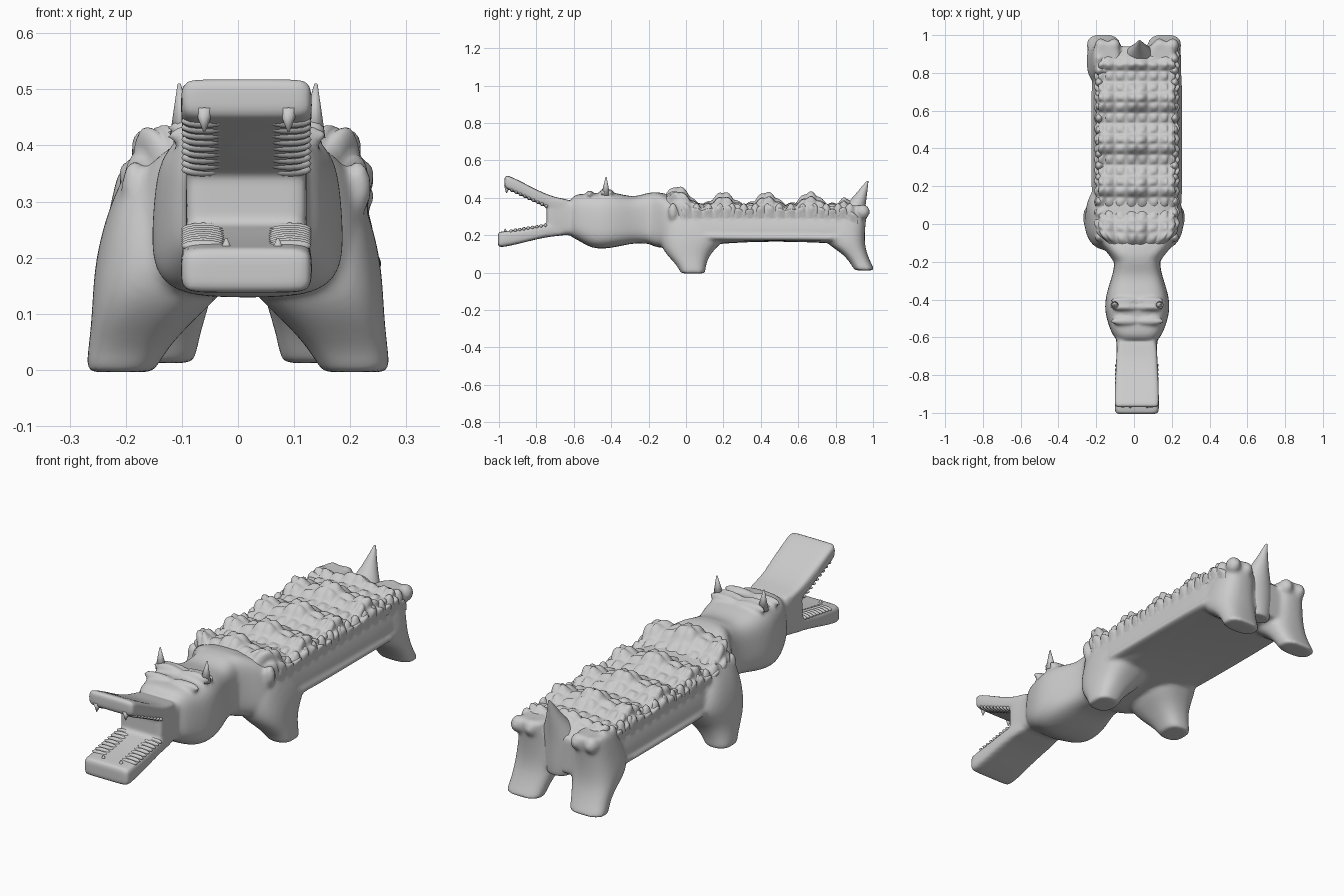
import bpy, bmesh, math
from math import sin, cos, pi, copysign
from mathutils import Vector

cube = bpy.data.objects.get("Cube")
if cube:
    bpy.data.objects.remove(cube)

grey = bpy.data.materials.new("plain_grey")
grey.use_nodes = True
grey.diffuse_color = (0.6, 0.6, 0.6, 1)
grey.node_tree.nodes["Principled BSDF"].inputs["Base Color"].default_value = (0.6, 0.6, 0.6, 1)
CX = 0.015  # sideways offset of the spine


def finish(name, bm, sub=0):
    bmesh.ops.recalc_face_normals(bm, faces=bm.faces)
    me = bpy.data.meshes.new(name)
    bm.to_mesh(me)
    bm.free()
    me.materials.append(grey)
    me.polygons.foreach_set("use_smooth", [True] * len(me.polygons))
    ob = bpy.data.objects.new(name, me)
    bpy.context.collection.objects.link(ob)
    if sub:
        ob.modifiers.new("round", "SUBSURF").levels = sub
        ob.modifiers["round"].render_levels = sub
    return ob


def loft(name, sections, power=3, taper=0, upright=False, n=20):
    """Sections are (position, centre x, half width, low, high) along y, or along z if upright."""
    bm = bmesh.new()
    full = [(*sections[0], 0.8)] + [(*s, 1) for s in sections] + [(*sections[-1], 0.8)]
    rings = []
    for t, cx, hw, lo, hi, k in full:
        ring = []
        for i in range(n):
            a = 2 * pi * (i + 0.5) / n
            c, s = (copysign(abs(f(a)) ** (2 / power), f(a)) for f in (cos, sin))
            x = cx + k * hw * c * (1 - taper * s)
            v = (lo + hi) / 2 + k * (hi - lo) / 2 * s
            ring.append(bm.verts.new((x, v, t) if upright else (x, t, v)))
        rings.append(ring)
    for a, b in zip(rings, rings[1:]):
        for i in range(n):
            j = (i + 1) % n
            bm.faces.new((a[i], a[j], b[j], b[i]))
    bm.faces.new(rings[0])
    bm.faces.new(rings[-1])
    return finish(name, bm, 2)


def spike(name, base, tip, radius):
    base, tip = Vector(base), Vector(tip)
    d = tip - base
    bm = bmesh.new()
    bmesh.ops.create_cone(bm, segments=12, radius1=radius, radius2=radius * 0.12,
                          depth=d.length, cap_ends=True)
    bm.transform(d.to_track_quat("Z", "Y").to_matrix().to_4x4())
    bmesh.ops.translate(bm, verts=bm.verts, vec=(base + tip) / 2)
    return finish(name, bm)


def knob(name, x, y, z, rx, ry, rz):
    bm = bmesh.new()
    bmesh.ops.create_uvsphere(bm, u_segments=14, v_segments=8, radius=1)
    bmesh.ops.scale(bm, verts=bm.verts, vec=(rx, ry, rz))
    bmesh.ops.translate(bm, verts=bm.verts, vec=(x, y, z))
    return finish(name, bm)


# Torso with its lower ridge, head, throat and jaws
parts = [
    loft("body_skin", [
        (-0.22, CX, 0.11, 0.16, 0.42), (-0.15, CX, 0.15, 0.13, 0.44),
        (-0.09, CX, 0.215, 0.13, 0.40), (0.05, CX, 0.225, 0.14, 0.37),
        (0.3, CX, 0.225, 0.165, 0.355), (0.6, CX, 0.225, 0.165, 0.355),
        (0.8, CX, 0.225, 0.155, 0.35), (0.94, CX, 0.21, 0.14, 0.33)], 4, 0.1),
    loft("skirt_ridge", [
        (0.0, CX, 0.235, 0.165, 0.23), (0.2, CX, 0.245, 0.168, 0.21),
        (0.7, CX, 0.245, 0.168, 0.21), (0.9, CX, 0.235, 0.155, 0.21)], 4),
    loft("head", [
        (-0.615, 0.017, 0.11, 0.19, 0.40), (-0.58, 0.017, 0.135, 0.175, 0.425),
        (-0.51, 0.017, 0.16, 0.13, 0.42), (-0.44, 0.017, 0.174, 0.125, 0.435),
        (-0.36, 0.017, 0.162, 0.138, 0.425), (-0.27, 0.017, 0.13, 0.16, 0.40),
        (-0.19, 0.017, 0.115, 0.15, 0.44), (-0.08, 0.017, 0.15, 0.15, 0.42)], 3.6, 0.06),
    loft("throat", [(-0.745, CX, 0.112, 0.20, 0.385), (-0.66, CX, 0.105, 0.205, 0.385),
                    (-0.56, CX, 0.115, 0.19, 0.39)], 6),
    loft("upper_jaw", [(-0.97, CX, 0.117, 0.452, 0.523), (-0.94, CX, 0.118, 0.44, 0.517),
                       (-0.83, CX, 0.115, 0.388, 0.46), (-0.72, CX, 0.11, 0.335, 0.405),
                       (-0.62, CX, 0.105, 0.32, 0.39)], 7),
    loft("lower_jaw", [(-1.006, CX, 0.117, 0.135, 0.218), (-0.96, CX, 0.118, 0.138, 0.222),
                       (-0.84, CX, 0.115, 0.168, 0.238), (-0.74, CX, 0.112, 0.192, 0.262),
                       (-0.64, CX, 0.105, 0.2, 0.27)], 7)]

for s in (-1, 1):
    # Splayed front legs, webbed towards the belly, and rear legs
    parts.append(loft("front_leg", [
        (-0.004, s * 0.21, 0.062, -0.03, 0.105), (0.035, s * 0.198, 0.07, -0.045, 0.105),
        (0.09, s * 0.17, 0.092, -0.10, 0.125), (0.14, s * 0.14, 0.12, -0.135, 0.17),
        (0.2, s * 0.13, 0.125, -0.145, 0.23), (0.28, s * 0.13, 0.105, -0.13, 0.16),
        (0.36, s * 0.12, 0.08, -0.1, 0.1)], 2.6, upright=True))
    parts.append(loft("rear_leg", [
        (0.012, s * 0.165, 0.09, 0.90, 1.01), (0.05, s * 0.158, 0.088, 0.88, 0.99),
        (0.11, s * 0.15, 0.098, 0.83, 0.965), (0.17, s * 0.145, 0.11, 0.72, 0.955),
        (0.26, s * 0.145, 0.09, 0.74, 0.96), (0.36, s * 0.145, 0.07, 0.8, 0.975)],
        2.6, upright=True))
    # Heavy brows and lids, with a groove between them
    for y, z, r in ((-0.515, 0.418, 0.022), (-0.44, 0.43, 0.02), (-0.405, 0.425, 0.018)):
        parts.append(knob("brow", 0.017 + s * 0.068, y, z, 0.082, r, 0.022))
    # Scalloped scales along each flank and knobs over the rear legs
    for i in range(16):
        parts.append(knob("flank_scale", CX + s * 0.2, -0.07 + i * 0.063, 0.325, 0.024, 0.026, 0.05))
    for x in (0.12, 0.19):
        parts.append(knob("rear_scale", CX + s * x, 0.945, 0.325, 0.035, 0.04, 0.04))

# Fuse everything above into one soft skin
bpy.ops.object.select_all(action="DESELECT")
for p in parts:
    p.select_set(True)
bpy.context.view_layer.objects.active = parts[0]
bpy.ops.object.join()
fuse = parts[0].modifiers.new("fuse", "REMESH")
fuse.mode, fuse.voxel_size, fuse.use_smooth_shade = "VOXEL", 0.009, True
soft = parts[0].modifiers.new("soften", "SMOOTH")
soft.factor, soft.iterations = 0.5, 7

# Scaly back: an arched sheet with large pointed humps and small pillow scales
COLS, ROWS, FINE = 10, 19, 7
bm = bmesh.new()
grid = []
for r in range(ROWS * FINE + 1):
    v = r / (ROWS * FINE)
    row = []
    for c in range(COLS * FINE + 1):
        u = 2 * c / (COLS * FINE) - 1
        y = -0.13 + 1.05 * v - 0.07 * (1 - u * u) * (1 - v) ** 8
        edge = 1 - abs(u) ** 4
        ends = min(1, v * 14, (1 - v) * 14)
        wave = (0.5 + 0.5 * cos(2 * pi * (y - 0.2) / 0.232)) ** 1.2
        hump = 0.066 * wave * edge * (0.7 + 0.3 * cos(2 * pi * u * 1.5))
        pillow = 0.015 * abs(sin(pi * u * COLS / 2) * sin(pi * v * ROWS))
        a = u * pi / 2
        narrow = 1 - 0.4 * max(0, 1 - v * 10)
        x = CX + (0.215 * sin(a) * (0.8 + 0.2 * abs(sin(a))) + pillow * u) * narrow
        z = 0.29 + 0.07 * max(0, cos(a)) ** 0.4
        z += (hump + pillow) * ends + 0.07 * max(0, 1 - v * 5) * edge - 0.03 * (1 - ends)
        row.append(bm.verts.new((x, y, z)))
    grid.append(row)
for a, b in zip(grid, grid[1:]):
    for i in range(len(a) - 1):
        bm.faces.new((a[i], a[i + 1], b[i + 1], b[i]))
finish("scaly_back", bm)

# Tail fin
loft("tail_fin", [
    (0.13, 0.025, 0.06, 0.86, 0.95), (0.26, 0.025, 0.095, 0.80, 0.952),
    (0.33, 0.03, 0.075, 0.82, 0.957), (0.40, 0.03, 0.035, 0.89, 0.966),
    (0.49, 0.03, 0.005, 0.965, 0.976)], 2, upright=True)

# Horns, ribbed gums and fangs
for s in (-1, 1):
    spike("horn", (0.017 + s * 0.115, -0.43, 0.415), (0.017 + s * 0.122, -0.427, 0.51), 0.024)
    for i in range(9):
        y = -0.93 + i * 0.023
        knob("upper_gum_rib", CX + s * 0.077, y, 0.443 - i * 0.0108, 0.04, 0.011, 0.012)
        knob("lower_gum_rib", CX + s * 0.077, y - 0.005, 0.221 + i * 0.0038, 0.04, 0.011, 0.011)
    spike("upper_fang", (CX + s * 0.075, -0.955, 0.465), (CX + s * 0.075, -0.96, 0.425), 0.018)
    spike("lower_fang", (CX + 0.01 + s * 0.046, -0.965, 0.205),
          (CX + 0.01 + s * 0.046, -0.967, 0.235), 0.015)
